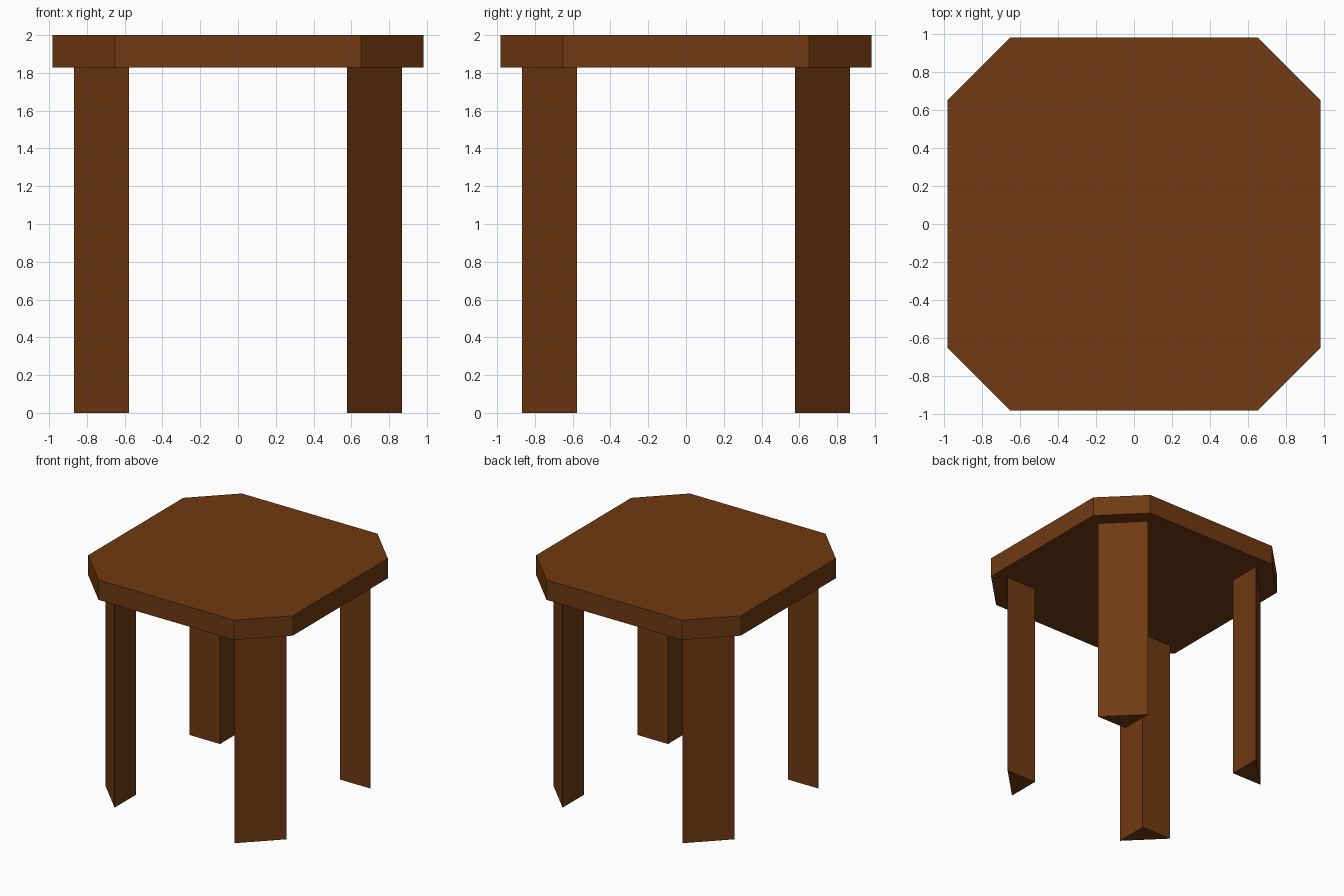
import bpy
import bmesh

if "Cube" in bpy.data.objects:
    bpy.data.objects.remove(bpy.data.objects["Cube"])

wood = bpy.data.materials.new("brown wood")
wood.diffuse_color = (0.162, 0.042, 0.006, 1)
wood.use_nodes = True
wood.node_tree.nodes["Principled BSDF"].inputs["Base Color"].default_value = wood.diffuse_color

HALF, CORNER = 0.983, 0.652      # table top half width, start of the cut corner
LEG_OUT, LEG_IN = 0.869, 0.577   # leg outer and inner edges
UNDER, TOP = 1.828, 2.0


def prism(name, outline, z0, z1):
    """Extrude a flat outline straight up from z0 to z1."""
    bm = bmesh.new()
    base = bm.faces.new([bm.verts.new((x, y, z0)) for x, y in outline])
    up = bmesh.ops.extrude_face_region(bm, geom=[base], use_keep_orig=True)
    moved = [v for v in up["geom"] if isinstance(v, bmesh.types.BMVert)]
    bmesh.ops.translate(bm, verts=moved, vec=(0, 0, z1 - z0))
    bmesh.ops.recalc_face_normals(bm, faces=bm.faces)
    mesh = bpy.data.meshes.new(name)
    bm.to_mesh(mesh)
    bm.free()
    mesh.materials.append(wood)
    obj = bpy.data.objects.new(name, mesh)
    bpy.context.collection.objects.link(obj)
    return obj


# Square top with cut corners
octagon = []
for sx, sy in ((1, 1), (-1, 1), (-1, -1), (1, -1)):
    pair = [(sx * HALF, sy * CORNER), (sx * CORNER, sy * HALF)]
    octagon += pair if sx * sy > 0 else pair[::-1]
prism("table_top", octagon, UNDER, TOP)

# Triangular legs: wide face along the cut corner, right angle pointing inward
for side, sx in (("left", -1), ("right", 1)):
    for end, sy in (("front", -1), ("back", 1)):
        triangle = [(sx * LEG_OUT, sy * LEG_IN),
                    (sx * LEG_IN, sy * LEG_OUT),
                    (sx * LEG_IN, sy * LEG_IN)]
        prism(f"{end}_{side}_leg", triangle, 0, UNDER)
